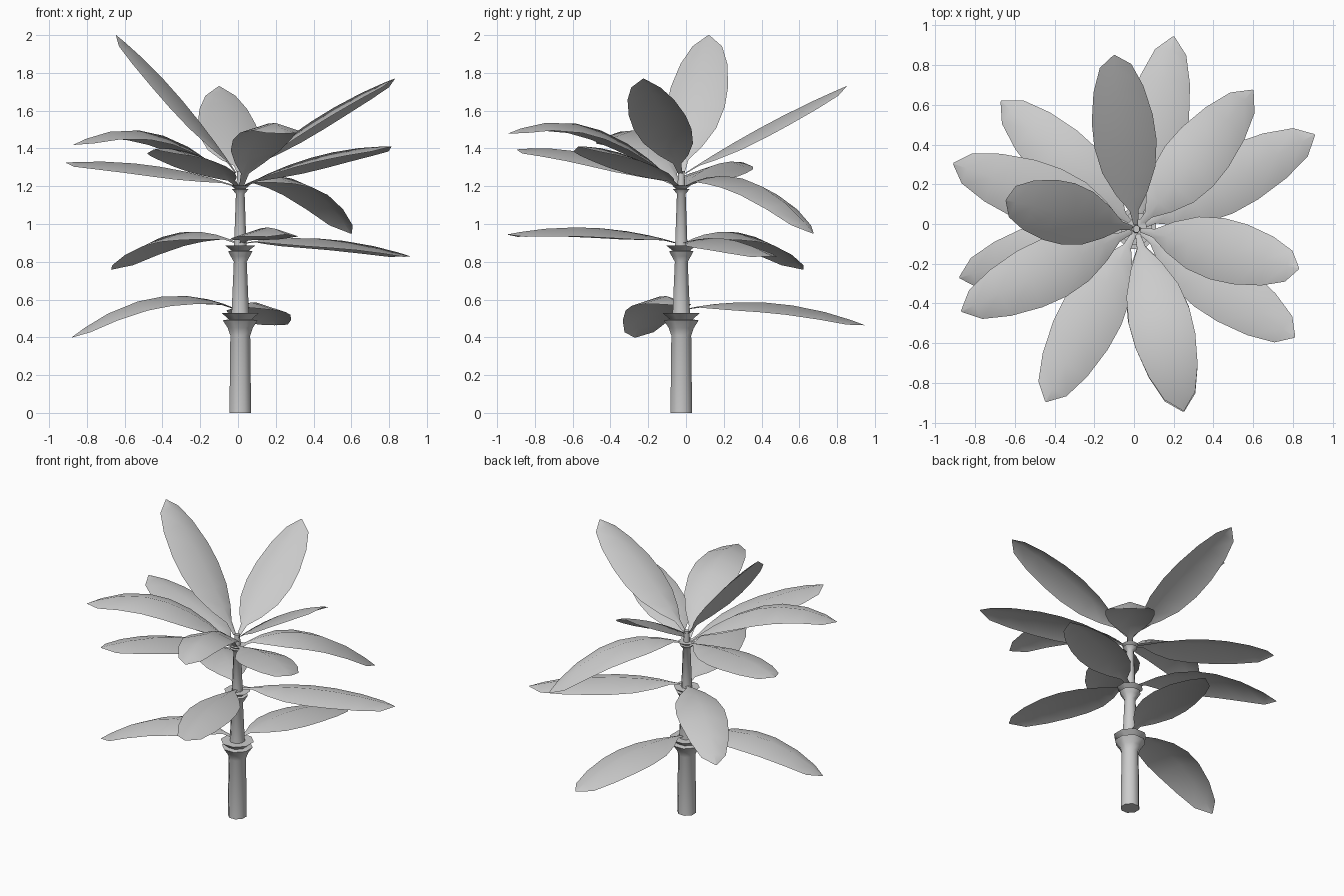
import bpy, math
from mathutils import Vector

if "Cube" in bpy.data.objects:
    bpy.data.objects.remove(bpy.data.objects["Cube"])

CX, CY = 0.012, -0.025      # trunk axis


def make_object(name, verts, faces, angle):
    me = bpy.data.meshes.new(name)
    me.from_pydata(verts, [], faces)
    me.update()
    ob = bpy.data.objects.new(name, me)
    bpy.context.collection.objects.link(ob)
    bpy.ops.object.select_all(action='DESELECT')
    ob.select_set(True)
    bpy.context.view_layer.objects.active = ob
    bpy.ops.object.shade_smooth_by_angle(angle=math.radians(angle))
    return ob


def lathe(name, profile, sides=8):
    verts, faces = [], []
    for r, z in profile:
        for k in range(sides):
            a = 2 * math.pi * (k + 0.5) / sides
            verts.append((CX + r * math.cos(a), CY + r * math.sin(a), z))
    for i in range(len(profile) - 1):
        for k in range(sides):
            a, b = i * sides + k, i * sides + (k + 1) % sides
            faces.append((a, b, b + sides, a + sides))
    faces.append(tuple(reversed(range(sides))))
    n = len(verts)
    faces.append(tuple(range(n - sides, n)))
    return make_object(name, verts, faces, 50)


# half-width of a blade along its length
OUTLINE = [(0.0, 0.012), (0.08, 0.022), (0.17, 0.08), (0.3, 0.135), (0.45, 0.158),
           (0.6, 0.155), (0.78, 0.127), (0.925, 0.08), (1.0, 0.004)]
FOLD = 0.32                 # how far the blade edges sink below the midrib


def leaf(name, base_z, mid_z, tip):
    tip = Vector(tip)
    flat = Vector((tip.x - CX, tip.y - CY, 0)).normalized()
    p0 = Vector((CX, CY, base_z)) + flat * 0.02
    pm = (p0 + tip) / 2
    pm.z = mid_z
    side = Vector((-flat.y, flat.x, 0))
    verts, faces = [], []
    for t, w in OUTLINE:
        # arched midrib through base, middle and tip
        p = p0 * (2 * (t - .5) * (t - 1)) + pm * (4 * t * (1 - t)) + tip * (2 * t * (t - .5))
        tan = (p0 * (4 * t - 3) + pm * (4 - 8 * t) + tip * (4 * t - 1)).normalized()
        up = tan.cross(side).normalized()
        for s in (-1, 0, 1):
            verts.append(p + side * s * w - up * abs(s) * w * FOLD)
    for i in range(len(OUTLINE) - 1):
        for c in (0, 1):
            a = i * 3 + c
            faces.append((a, a + 3, a + 4, a + 1))
    return make_object(name, verts, faces, 60)


# trunk sections with flared collars
lathe("trunk_lower", [(.062, 0), (.057, .41), (.072, .45), (.10, .49), (.065, .495),
                      (.108, .53), (.05, .53)])
lathe("trunk_middle", [(.05, .52), (.037, .80), (.055, .83), (.07, .855), (.05, .86),
                       (.085, .885), (.036, .885)])
lathe("trunk_upper", [(.036, .87), (.025, 1.16), (.048, 1.185), (.03, 1.187),
                      (.055, 1.205), (.02, 1.205)])
lathe("trunk_tip", [(.022, 1.19), (.018, 1.28)])

# leaves per tier: base height, middle height, tip
TIERS = {
    "bottom_leaf": [(.55, .61, (-.88, -.27, .40)), (.55, .58, (.20, .945, .465))],
    "middle_leaf": [(.90, .95, (-.67, .62, .76)), (.90, .92, (.91, .45, .83)),
                    (.90, .98, (.25, -.945, .945))],
    "upper_leaf": [(1.2, 1.51, (.25, -.94, 1.48)), (1.2, 1.48, (-.87, -.44, 1.42)),
                   (1.2, 1.31, (-.91, .305, 1.325)), (1.2, 1.365, (-.445, -.895, 1.395)),
                   (1.2, 1.36, (.81, -.57, 1.41)), (1.2, 1.23, (.60, .675, .95))],
    "crown_leaf": [(1.27, 1.69, (-.645, .12, 2.0)), (1.27, 1.57, (.83, -.225, 1.77)),
                   (1.27, 1.525, (-.10, .85, 1.73))],
}
for tier, leaves in TIERS.items():
    for i, spec in enumerate(leaves):
        leaf(f"{tier}_{i + 1}", *spec)
